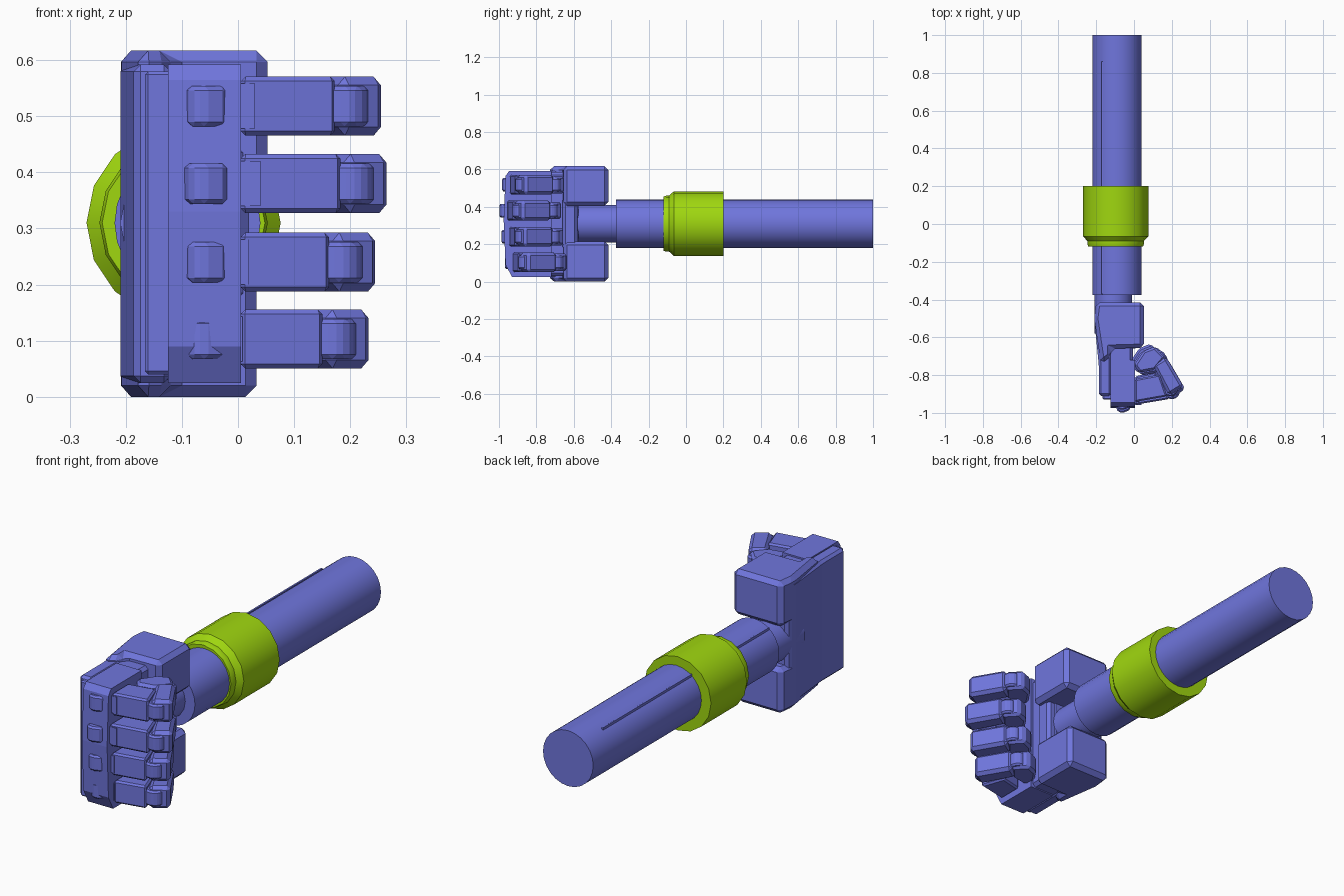
import bpy, bmesh, math
from mathutils import Vector

cube = bpy.data.objects.get("Cube")
if cube:
    bpy.data.objects.remove(cube)


def material(name, rgb):
    m = bpy.data.materials.new(name)
    m.use_nodes = True
    m.diffuse_color = (*rgb, 1)
    m.node_tree.nodes["Principled BSDF"].inputs["Base Color"].default_value = (*rgb, 1)
    return m


BLUE = material("periwinkle blue", (0.16, 0.18, 0.72))
GREEN = material("lime green", (0.35, 0.68, 0.005))


def finish(bm, name, mat, smooth=False):
    bmesh.ops.recalc_face_normals(bm, faces=bm.faces[:])
    mesh = bpy.data.meshes.new(name)
    bm.to_mesh(mesh)
    bm.free()
    mesh.materials.append(mat)
    ob = bpy.data.objects.new(name, mesh)
    bpy.context.collection.objects.link(ob)
    if smooth:
        bpy.ops.object.select_all(action="DESELECT")
        ob.select_set(True)
        bpy.context.view_layer.objects.active = ob
        bpy.ops.object.shade_smooth_by_angle(angle=math.radians(30))
    return ob


def prism(name, outline, z0, z1, chamfer=0.0, mat=BLUE):
    """Extrude an xy outline from z0 to z1 and chamfer all its edges."""
    bm = bmesh.new()
    face = bm.faces.new([bm.verts.new((x, y, z0)) for x, y in outline])
    top = bmesh.ops.extrude_face_region(bm, geom=[face])["geom"]
    bmesh.ops.translate(bm, vec=(0, 0, z1 - z0),
                        verts=[v for v in top if isinstance(v, bmesh.types.BMVert)])
    if chamfer:
        bmesh.ops.bevel(bm, geom=bm.edges[:], offset=chamfer, segments=1,
                        affect="EDGES", clamp_overlap=True)
    return finish(bm, name, mat)


def box(name, x, y, z, chamfer=0.0):
    return prism(name, [(x[0], y[0]), (x[1], y[0]), (x[1], y[1]), (x[0], y[1])],
                 z[0], z[1], chamfer)


def lathe_y(name, profile, cx, cz, sides, mat, turn=0.0):
    """Closed stack of rings (y, radius) around an axis along y."""
    bm = bmesh.new()
    rings = []
    for y, r in profile:
        angles = [2 * math.pi * i / sides + turn for i in range(sides)]
        rings.append([bm.verts.new((cx + r * math.cos(a), y, cz + r * math.sin(a)))
                      for a in angles])
    for a, b in zip(rings, rings[1:]):
        for i in range(sides):
            j = (i + 1) % sides
            bm.faces.new((a[i], a[j], b[j], b[i]))
    bm.faces.new(rings[0])
    bm.faces.new(rings[-1])
    return finish(bm, name, mat, True)


def hinge(name, x, y, r, z0, z1):
    """Upright chamfered pin used at the finger joints."""
    pts = [(x + r * math.cos(math.tau * (i + 0.5) / 10),
            y + r * math.sin(math.tau * (i + 0.5) / 10)) for i in range(10)]
    return prism(name, pts, z0, z1, 0.008)


# Forearm, its seam rail and the cuff
AX, AZ = -0.09, 0.31
lathe_y("forearm", [(-0.375, 0.13), (1.0, 0.13)], AX, AZ, 24, BLUE)
box("forearm_seam", (-0.172, -0.164), (-0.37, 0.86), (0.38, 0.421))
lathe_y("cuff", [(-0.12, 0.145), (-0.105, 0.15), (-0.09, 0.15), (-0.065, 0.173), (0.2, 0.173)],
        AX - 0.007, AZ, 16, GREEN)

# Wrist running into the socket between the heel pads
lathe_y("wrist", [(-0.58, 0.1), (-0.36, 0.1)], -0.11, AZ, 16, BLUE)

# Heel pads above and below the wrist
for name, z, right in (("upper_heel", (0.405, 0.617), 0.053),
                       ("lower_heel", (0.0, 0.215), 0.033)):
    prism(name, [(-0.2, -0.415), (-0.211, -0.5), (-0.175, -0.74), (-0.12, -0.7),
                 (-0.12, -0.66), (right, -0.655), (right, -0.415)], z[0], z[1], 0.024)

# Palm core with a chamfered hollow leading to the wrist
box("palm_core", (-0.17, -0.005), (-0.86, -0.575), (0.03, 0.585), 0.015)
box("palm_bridge", (-0.17, 0.02), (-0.66, -0.58), (0.17, 0.45), 0.015)

# Back of the hand
prism("back_plate", [(-0.199, -0.46), (-0.211, -0.5), (-0.186, -0.75), (-0.186, -0.91),
                     (-0.12, -0.91), (-0.12, -0.46)], 0.025, 0.592, 0.012)
box("back_ridge", (-0.166, -0.1), (-0.93, -0.7), (0.04, 0.58), 0.006)

# Knuckle block, sloped at its lower and upper ends
bm = bmesh.new()
outline = [(-0.93, 0.025), (-0.965, 0.09), (-0.975, 0.33), (-0.965, 0.565), (-0.945, 0.592),
           (-0.72, 0.592), (-0.72, 0.025)]
face = bm.faces.new([bm.verts.new((-0.125, y, z)) for y, z in outline])
ext = bmesh.ops.extrude_face_region(bm, geom=[face])["geom"]
bmesh.ops.translate(bm, vec=(0.13, 0, 0),
                    verts=[v for v in ext if isinstance(v, bmesh.types.BMVert)])
finish(bm, "knuckle_block", BLUE)

# Four curled fingers: height, reach along x, shift along y
FINGERS = {"index": (0.518, 0.0, 0.003), "middle": (0.38, 0.01, -0.012),
           "ring": (0.24, -0.01, 0.0), "little": (0.103, -0.022, 0.018)}
HALF = 0.0525
for finger, (cz, dx, dy) in FINGERS.items():
    def place(points):
        return [(x + dx, y + dy) for x, y in points]

    lo, hi = cz - HALF, cz + HALF
    pin = (cz - 0.036, cz + 0.036)
    # knuckle boss and link to the first segment
    boss = place([(-0.1, -0.95), (-0.085, -0.982), (-0.06, -0.988), (-0.02, -0.972), (-0.02, -0.9),
                  (-0.1, -0.9)])
    prism(finger + "_knuckle", [(x - dx, y) for x, y in boss], *pin, 0.008)
    box(finger + "_link", (-0.03, 0.03 + dx), (-0.945 + dy, -0.83 + dy), (cz - 0.04, cz + 0.04))
    # first segment reaching sideways from the knuckle
    prism(finger + "_base_segment",
          place([(0.005 - dx, -0.945), (0.175, -0.915), (0.135, -0.80), (0.005 - dx, -0.825)]),
          lo, hi, 0.008)
    hinge(finger + "_outer_hinge", 0.19 + dx, -0.872 + dy, 0.045, *pin)
    # second segment folding back
    prism(finger + "_middle_segment",
          place([(0.185, -0.91), (0.262, -0.862), (0.17, -0.705), (0.1, -0.75)]),
          lo, hi, 0.015)
    hinge(finger + "_inner_hinge", 0.13 + dx, -0.71 + dy, 0.04, *pin)
    # tip curling in to the palm
    prism(finger + "_tip",
          place([(0.0, -0.75), (0.03, -0.79), (0.11, -0.775), (0.165, -0.71),
                 (0.11, -0.652), (0.05, -0.675)]),
          lo + 0.006, hi - 0.006, 0.012)
